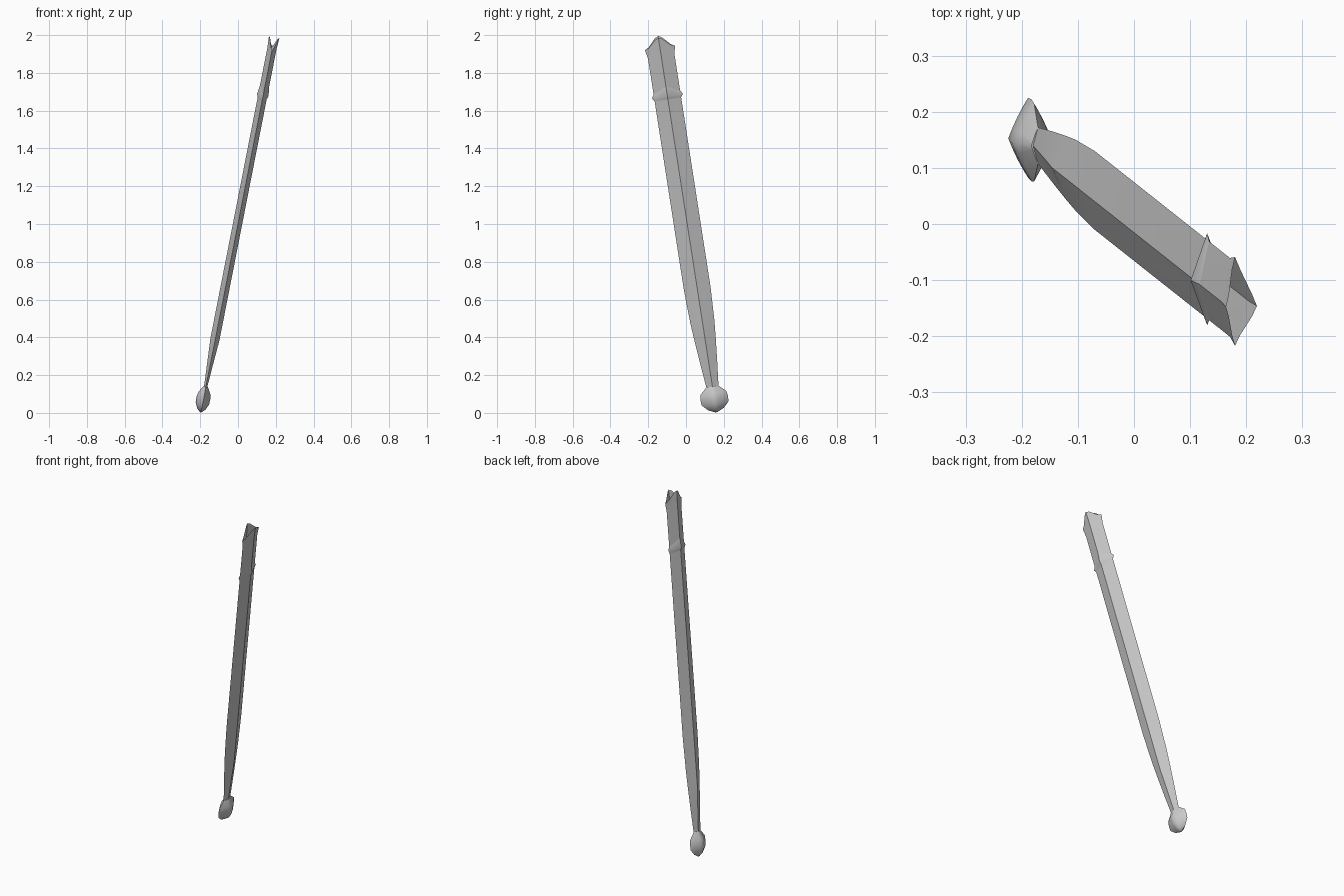
import bpy, math
from mathutils import Vector

if "Cube" in bpy.data.objects:
    bpy.data.objects.remove(bpy.data.objects["Cube"])

# Leaning frame: axis, wide direction, thin direction
BASE = Vector((-0.1985, 0.1615, 0))
LEAN = Vector((0.196, -0.155, 1))
WIDE = Vector((0, 1, 0.155)).normalized()
THIN = WIDE.cross(LEAN).normalized()
STEPS = 4


def diamond_ring(z, half_w, half_t, rise=0, bulge=0):
    """Diamond section; rise lifts the ridges relative to the edges."""
    pts = []
    for k in range(4 * STEPS):
        q, i = divmod(k, STEPS)
        u = i / STEPS
        cw, ct = [(1 - u, u), (-u, 1 - u), (u - 1, -u), (u, u - 1)][q]
        r = abs(ct)
        b = 1 + bulge * math.sin(math.pi * r)
        lift = rise * r * r * (3 - 2 * r)
        pts.append(BASE + LEAN * (z + lift) + WIDE * (half_w * cw * b) + THIN * (half_t * ct * b))
    return pts


def loft(name, rings, caps=False, angle=25):
    n = 4 * STEPS
    verts = [p for r in rings for p in r]
    faces = [(j * n + i, j * n + (i + 1) % n, (j + 1) * n + (i + 1) % n, (j + 1) * n + i)
             for j in range(len(rings) - 1) for i in range(n)]
    if caps:
        faces += [tuple(reversed(range(n))), tuple(range(len(verts) - n, len(verts)))]
    mesh = bpy.data.meshes.new(name)
    mesh.from_pydata(verts, [], faces)
    obj = bpy.data.objects.new(name, mesh)
    bpy.context.collection.objects.link(obj)
    bpy.context.view_layer.objects.active = obj
    obj.select_set(True)
    bpy.ops.object.shade_smooth_by_angle(angle=math.radians(angle))
    obj.select_set(False)
    return obj


# Long sheath with a flared, wavy open mouth
loft("sheath_body", [diamond_ring(*r) for r in (
    (0.125, 0.031, 0.008),
    (0.26, 0.045, 0.016),
    (0.39, 0.057, 0.0245),
    (0.48, 0.064, 0.0245),
    (0.655, 0.071, 0.0245),
    (1.885, 0.071, 0.0245, 0.045),
    (1.932, 0.080, 0.028, 0.058))])

# Pinched collar below the mouth
loft("collar", [diamond_ring(*r) for r in (
    (1.658, 0.070, 0.024, 0.005),
    (1.678, 0.083, 0.031, 0.005),
    (1.698, 0.070, 0.024, 0.035))])

# Rounded end knob
loft("end_knob", [diamond_ring(*r, 0, 0.07) for r in (
    (0.140, 0.032, 0.012),
    (0.105, 0.070, 0.032),
    (0.080, 0.074, 0.037),
    (0.050, 0.072, 0.036),
    (0.020, 0.042, 0.022),
    (0.004, 0.006, 0.004))], caps=True, angle=60)
